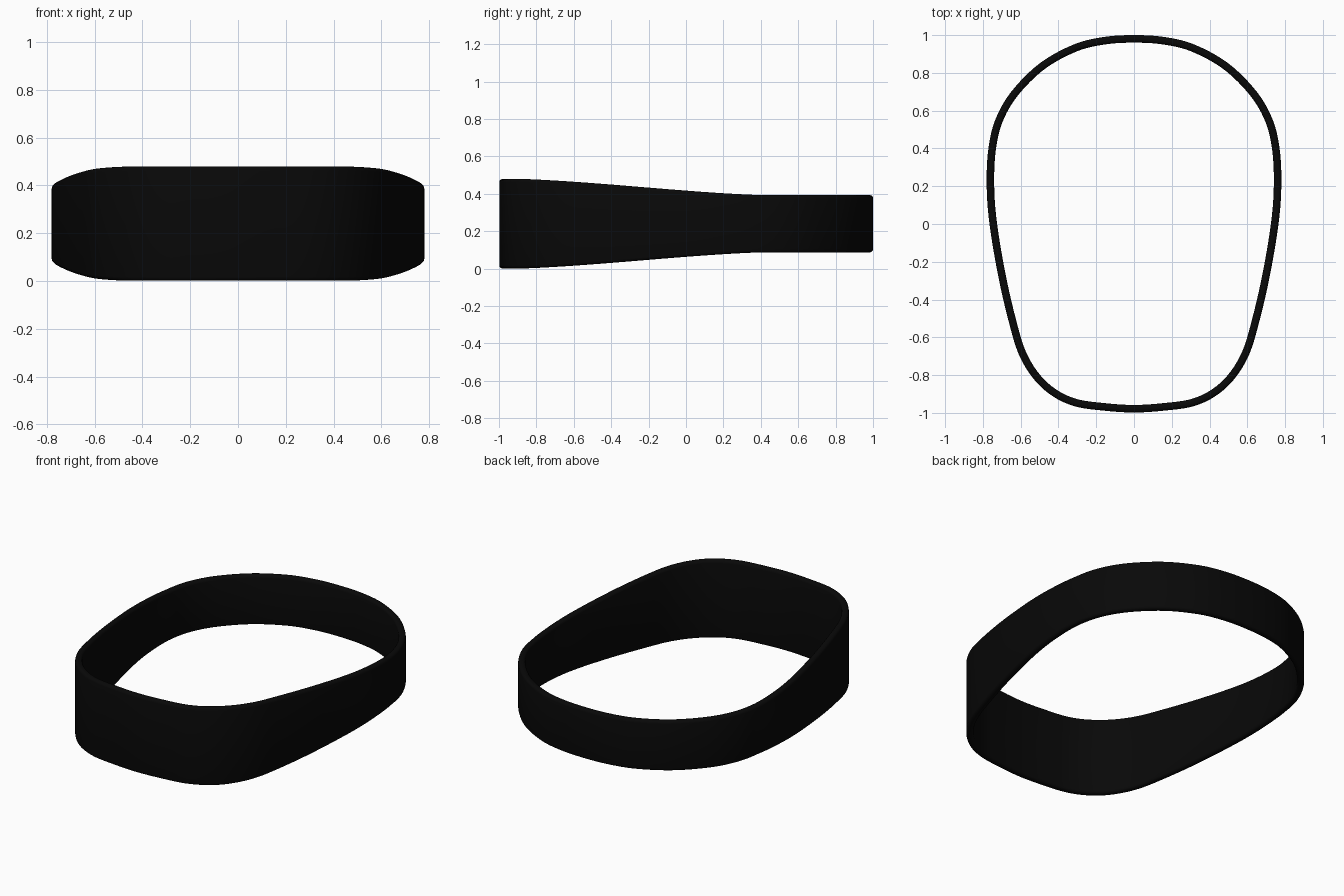
import bpy, bmesh, math
from mathutils import Vector

cube = bpy.data.objects.get("Cube")
if cube:
    bpy.data.objects.remove(cube, do_unlink=True)

THICK, ROUND, MID = 0.04, 0.016, 0.24
STEPS = 8

# Outer outline of the left half, front to back
half = [(0, -0.998), (0.16, -0.988), (0.31, -0.966), (0.43, -0.912), (0.53, -0.822),
        (0.61, -0.69), (0.665, -0.51), (0.72, -0.27), (0.765, 0), (0.78, 0.2),
        (0.772, 0.39), (0.735, 0.55), (0.65, 0.7), (0.5, 0.85), (0.32, 0.95),
        (0.16, 0.99), (0, 1)]
ring = [Vector(p) for p in half] + [Vector((-x, y)) for x, y in half[-2:0:-1]]


def smooth_loop(pts, steps):
    """Closed Catmull-Rom curve through the points."""
    out, n = [], len(pts)
    for i in range(n):
        a, b, c, d = (pts[(i + k) % n] for k in (-1, 0, 1, 2))
        for s in range(steps):
            t = s / steps
            out.append(0.5 * (2 * b + (c - a) * t + (2 * a - 5 * b + 4 * c - d) * t**2
                              + (3 * b - a - 3 * c + d) * t**3))
    return out


def half_height(y):
    """Tall at the front, tapering almost straight to a narrow back."""
    t = min(max((y + 0.88) / 1.28, 0), 1)
    ease = t * t * (3 - 2 * t)
    return 0.239 - 0.086 * (0.55 * t + 0.45 * ease)


def section(h):
    """Rounded rectangle as (inset, z) pairs, from the outer wall over the top."""
    left, right, top = ROUND, THICK - ROUND, h - ROUND
    pts = []
    for ci, cz, start in ((left, top, 180), (right, top, 90),
                          (right, -top, 0), (left, -top, -90)):
        for k in range(4):
            a = math.radians(start - 30 * k)
            pts.append((ci + ROUND * math.cos(a), cz + ROUND * math.sin(a)))
    return pts


# Sweep the section around the outline
path = smooth_loop(ring, STEPS)
bm = bmesh.new()
rows = []
for i, p in enumerate(path):
    tan = (path[(i + 1) % len(path)] - path[i - 1]).normalized()
    inward = Vector((-tan.y, tan.x))
    row = []
    for inset, z in section(half_height(p.y)):
        q = p + inward * inset
        row.append(bm.verts.new((q.x, q.y, MID + z)))
    rows.append(row)
for i, row in enumerate(rows):
    nxt = rows[(i + 1) % len(rows)]
    for j in range(len(row)):
        k = (j + 1) % len(row)
        bm.faces.new((row[j], row[k], nxt[k], nxt[j]))
bmesh.ops.recalc_face_normals(bm, faces=bm.faces)
mesh = bpy.data.meshes.new("head_band")
bm.to_mesh(mesh)
bm.free()
band = bpy.data.objects.new("head_band", mesh)
bpy.context.collection.objects.link(band)

# Black rubber
mat = bpy.data.materials.new("black_rubber")
mat.use_nodes = True
color = (0.0025, 0.0025, 0.0025, 1)
mat.diffuse_color = color
mat.node_tree.nodes["Principled BSDF"].inputs["Base Color"].default_value = color
mesh.materials.append(mat)

bpy.ops.object.select_all(action='DESELECT')
band.select_set(True)
bpy.context.view_layer.objects.active = band
bpy.ops.object.shade_smooth_by_angle(angle=math.radians(40))
